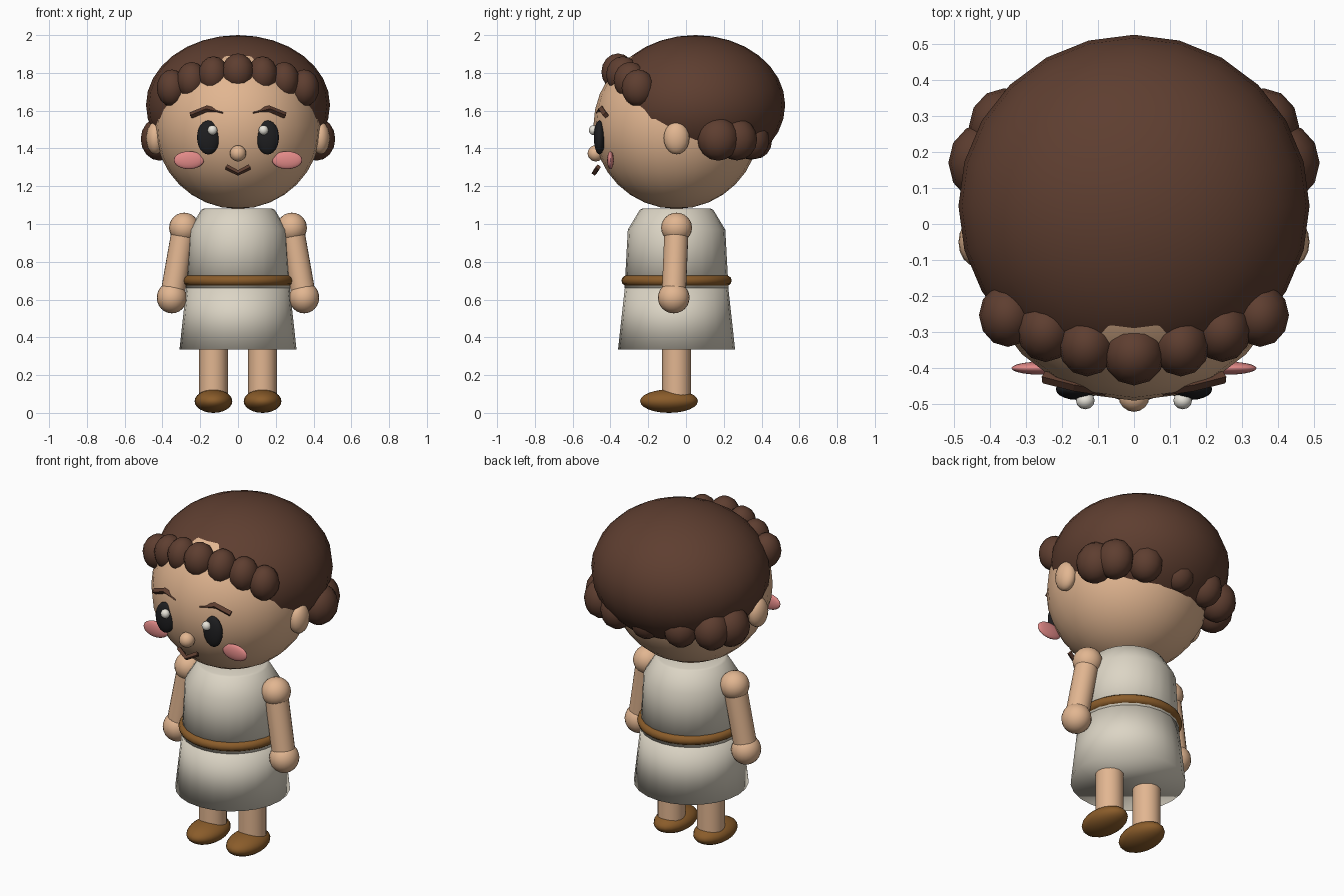
import bpy
import math
from mathutils import Vector

cube = bpy.data.objects.get("Cube")
if cube:
    bpy.data.objects.remove(cube, do_unlink=True)


def material(name, rgb):
    # sRGB 0-255 to linear
    lin = [((c / 255 + 0.055) / 1.055) ** 2.4 for c in rgb]
    m = bpy.data.materials.new(name)
    m.use_nodes = True
    m.diffuse_color = (*lin, 1)
    m.node_tree.nodes["Principled BSDF"].inputs["Base Color"].default_value = (*lin, 1)
    return m


SKIN = material("skin", (226, 182, 145))
HAIR = material("dark brown hair", (94, 62, 48))
CLOTH = material("cream cloth", (220, 213, 197))
LEATHER = material("brown leather", (138, 92, 42))
BLACK = material("eye black", (30, 30, 32))
WHITE = material("eye shine white", (232, 228, 218))
BLUSH = material("blush pink", (226, 138, 136))

SIDES = (("left", 1), ("right", -1))


def finish(name, mat, smooth=True):
    ob = bpy.context.object
    ob.name = name
    ob.data.materials.clear()
    ob.data.materials.append(mat)
    if smooth:
        bpy.ops.object.shade_smooth()
    return ob


def ball(name, mat, loc, radii, segs=20, rings=12):
    bpy.ops.mesh.primitive_uv_sphere_add(segments=segs, ring_count=rings, radius=1, location=loc)
    bpy.context.object.scale = radii
    return finish(name, mat)


def limb(name, mat, a, b, r1, r2):
    a, b = Vector(a), Vector(b)
    d = b - a
    bpy.ops.mesh.primitive_cone_add(vertices=20, radius1=r1, radius2=r2, depth=d.length,
                                    location=(a + b) / 2)
    bpy.context.object.rotation_euler = d.to_track_quat('Z', 'Y').to_euler()
    ob = finish(name, mat, False)
    bpy.ops.object.shade_smooth_by_angle(angle=math.radians(40))
    return ob


def lathe(name, mat, profile, centre_y, segs=24):
    # closed solid turned around a vertical axis
    verts, faces = [], []
    for r, z in profile:
        for i in range(segs):
            t = 2 * math.pi * i / segs
            verts.append((r * math.sin(t), centre_y + r * math.cos(t), z))
    for k in range(len(profile) - 1):
        for i in range(segs):
            j = (i + 1) % segs
            faces.append((k * segs + j, k * segs + i, (k + 1) * segs + i, (k + 1) * segs + j))
    faces.append(tuple(range(segs)))
    top = (len(profile) - 1) * segs
    faces.append(tuple(reversed(range(top, top + segs))))
    me = bpy.data.meshes.new(name)
    me.from_pydata(verts, [], faces)
    ob = bpy.data.objects.new(name, me)
    bpy.context.collection.objects.link(ob)
    bpy.ops.object.select_all(action='DESELECT')
    ob.select_set(True)
    bpy.context.view_layer.objects.active = ob
    return finish(name, mat)


def strip(name, mat, points, r):
    # thin four-sided bar along a bent path
    cu = bpy.data.curves.new(name, 'CURVE')
    cu.dimensions = '3D'
    cu.bevel_depth = r
    cu.bevel_resolution = 0
    cu.use_fill_caps = True
    sp = cu.splines.new('POLY')
    sp.points.add(len(points) - 1)
    for p, co in zip(sp.points, points):
        p.co = (*co, 1)
    ob = bpy.data.objects.new(name, cu)
    bpy.context.collection.objects.link(ob)
    bpy.ops.object.select_all(action='DESELECT')
    ob.select_set(True)
    bpy.context.view_layer.objects.active = ob
    bpy.ops.object.convert(target='MESH')
    ob = finish(name, mat, False)
    bpy.ops.object.shade_flat()
    return ob


# Head and hair cap
ball("head", SKIN, (0, -0.05, 1.52), (0.44, 0.44, 0.44), 24, 16)
ball("hair_cap", HAIR, (0, 0.05, 1.63), (0.487, 0.475, 0.37), 24, 16)

# Fringe curls across the forehead
ball("fringe_curl_middle", HAIR, (0, -0.36, 1.805), (0.086, 0.088, 0.098), 12, 8)
for side, s in SIDES:
    for n, (x, y, z) in enumerate([(0.13, -0.335, 1.79), (0.245, -0.295, 1.76), (0.35, -0.253, 1.72)]):
        ball(f"fringe_curl_{side}_{n + 1}", HAIR, (s * x, y, z), (0.08, 0.088, 0.098), 12, 8)

# Curls around the nape
for n in range(7):
    t = math.pi * n / 6
    k = abs(math.cos(t))
    ball(f"nape_curl_{n + 1}", HAIR, (0.415 * math.cos(t), 0.17 + 0.2 * math.sin(t), 1.44 + 0.01 * k),
         (0.09 + 0.01 * k, 0.085 + 0.025 * k, 0.095 + 0.02 * k), 12, 8)

# Face
ball("nose", SKIN, (0, -0.478, 1.374), (0.043, 0.043, 0.043), 16, 10)
strip("mouth", HAIR, [(-0.062, -0.465, 1.302), (0, -0.485, 1.27), (0.062, -0.465, 1.302)], 0.015)
for side, s in SIDES:
    ball(f"ear_{side}", SKIN, (s * 0.437, -0.05, 1.455), (0.05, 0.068, 0.086), 16, 10)
    ball(f"eye_{side}", BLACK, (s * 0.157, -0.458, 1.458), (0.06, 0.03, 0.09))
    ball(f"eye_shine_{side}", WHITE, (s * 0.135, -0.49, 1.497), (0.026, 0.024, 0.026), 12, 8)
    ball(f"cheek_{side}", BLUSH, (s * 0.26, -0.40, 1.338), (0.08, 0.018, 0.047))
    strip(f"eyebrow_{side}", HAIR,
          [(s * 0.25, -0.425, 1.575), (s * 0.165, -0.447, 1.61), (s * 0.078, -0.46, 1.588)], 0.017)

# Tunic and belt
lathe("tunic_top", CLOTH, [(0.275, 0.66), (0.258, 0.97), (0.195, 1.075), (0.18, 1.082)], -0.05)
lathe("tunic_skirt", CLOTH, [(0.31, 0.335), (0.272, 0.68)], -0.05)
bpy.ops.mesh.primitive_torus_add(location=(0, -0.05, 0.70), major_radius=0.264, minor_radius=0.028,
                                 major_segments=32, minor_segments=10)
finish("belt", LEATHER)

# Arms, legs and shoes
for side, s in SIDES:
    shoulder, wrist = (s * 0.285, -0.05, 0.98), (s * 0.35, -0.065, 0.61)
    ball(f"shoulder_{side}", SKIN, shoulder, (0.08, 0.082, 0.08))
    limb(f"arm_{side}", SKIN, shoulder, wrist, 0.064, 0.064)
    ball(f"hand_{side}", SKIN, wrist, (0.08, 0.084, 0.083))
    limb(f"leg_{side}", SKIN, (s * 0.13, -0.05, 0.06), (s * 0.13, -0.05, 0.42), 0.076, 0.076)
    ball(f"shoe_{side}", LEATHER, (s * 0.13, -0.09, 0.062), (0.1, 0.153, 0.062))
